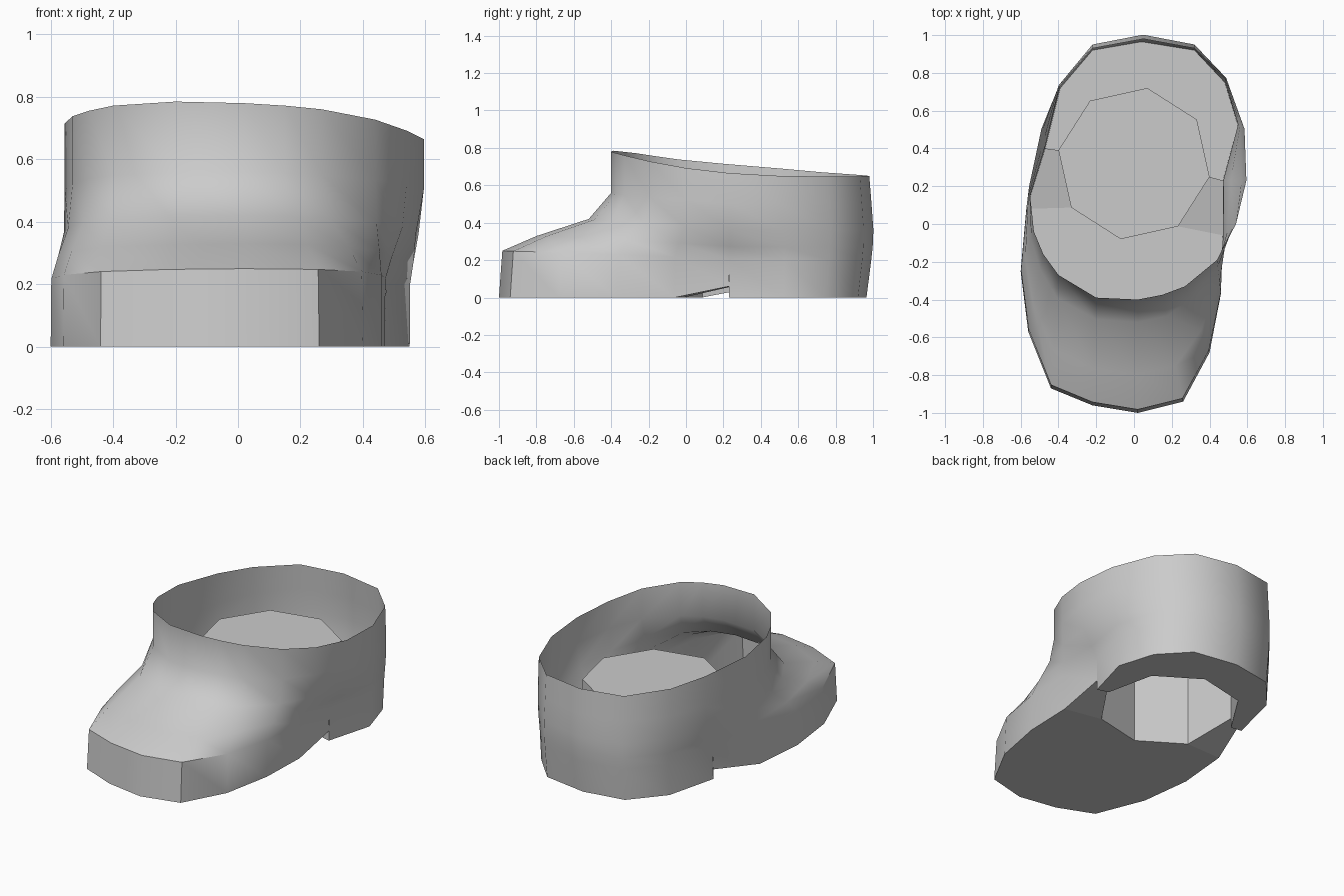
import bpy, bmesh, math
from mathutils import Vector

if "Cube" in bpy.data.objects:
    bpy.data.objects.remove(bpy.data.objects["Cube"])

# Outlines run from the heel round the +x side to the toe and back
sole = [(.04, .965), (.32, .92), (.48, .75), (.55, .52), (.47, .23), (.47, -.06),
        (.46, -.37), (.40, -.68), (.26, -.94), (.02, -1), (-.22, -.96), (-.44, -.87),
        (-.56, -.57), (-.60, -.25), (-.57, .08), (-.47, .40), (-.39, .72), (-.22, .92)]
rim = [(.05, .98), (.32, .93), (.49, .76), (.585, .50), (.595, .23), (.54, 0),
       (.44, -.19), (.27, -.33), (.15, -.375), (.02, -.40), (-.20, -.39), (-.40, -.27),
       (-.48, -.16), (-.53, -.04), (-.555, .20), (-.49, .50), (-.40, .72), (-.22, .93)]
rim_z = [.65, .648, .647, .65, .665, .692, .727, .76, .772, .78, .785, .772,
         .755, .738, .715, .69, .67, .655]
N = len(sole)
ARCH = .06           # height of the sole just ahead of the heel
STEPS = (4, 15)      # outline points where the heel starts


def make(name, faces, smooth):
    """Build an object from polygons given as point lists, welding shared points."""
    bm = bmesh.new()
    for f in faces:
        bm.faces.new([bm.verts.new(p) for p in f])
    bmesh.ops.remove_doubles(bm, verts=bm.verts, dist=.0005)
    bmesh.ops.recalc_face_normals(bm, faces=bm.faces)
    me = bpy.data.meshes.new(name)
    bm.to_mesh(me)
    bm.free()
    ob = bpy.data.objects.new(name, me)
    bpy.context.collection.objects.link(ob)
    if smooth:
        bpy.context.view_layer.objects.active = ob
        ob.select_set(True)
        bpy.ops.object.shade_smooth_by_angle(angle=math.radians(40))
        ob.select_set(False)
    return ob


# Upper: levels are (blend from sole to rim, toe height, heel height, heel bulge)
levels = [(.03, .25, .20, .025), (.34, .33, .27, .028), (.80, .42, .36, .025), (1, .56, .50, .012)]
low = [Vector((x, y, 0)) for x, y in sole]
high = [p + Vector((0, 0, ARCH)) if i in STEPS else p for i, p in enumerate(low)]
rings = []
for w, z_toe, z_heel, bulge in levels:
    ring = []
    for i in range(N):
        p = low[i].lerp(Vector((*rim[i], 0)), w)
        f = (1 + math.cos(math.tau * i / N)) / 2      # 1 at the heel, 0 at the toe
        p.z = z_toe + (z_heel - z_toe) * min(1, f * 1.6)
        p.y += bulge * f ** 4
        ring.append(p)
    rings.append(ring)
rings.append([Vector((*p, z)) for p, z in zip(rim, rim_z)])

walls = []
for i in range(N):
    j = (i + 1) % N
    base = high if STEPS[0] <= i < STEPS[1] else low
    for a, b in zip([base] + rings, rings):
        walls.append([a[i], a[j], b[j], b[i]])
make("boot_upper", walls, True)

# Octagonal opening in the heel, clockwise from the back
octa = [Vector((.406 * math.cos(math.radians(80 - 45 * k)),
                .32 + .406 * math.sin(math.radians(80 - 45 * k)), 0)) for k in range(8)]
lift = Vector((0, 0, ARCH))
o2, o6 = octa[2] + lift, octa[6] + lift

# Sole: flat front, two rising arch flaps, and the steps down to the heel
make("front_sole", [
    low[5:15] + [octa[5], octa[4], octa[3]],
    [high[4], low[5], octa[3], o2],
    [low[14], high[15], o6, octa[5]]], False)
make("heel_sole", [
    [low[4], low[3], octa[1], octa[2]],
    [low[3], low[2], octa[1]],
    [low[2], low[1], octa[0], octa[1]],
    [low[1], low[0], octa[0]],
    [low[0], low[17], octa[7], octa[0]],
    [low[17], low[16], octa[7]],
    [low[16], low[15], octa[6], octa[7]],
    [low[4], high[4], o2, octa[2]],
    [low[15], high[15], o6, octa[6]]], False)

# Hollow octagonal block standing inside the heel, closed on top
top = [p + Vector((0, 0, .47)) for p in octa]
front_octa = octa[:2] + [o2] + octa[3:6] + [o6] + octa[7:]
sides = []
for k in range(8):
    b = front_octa if 2 <= k < 6 else octa
    m = (k + 1) % 8
    sides.append([b[k], b[m], top[m], top[k]])
make("inner_heel_block", sides + [top], False)
